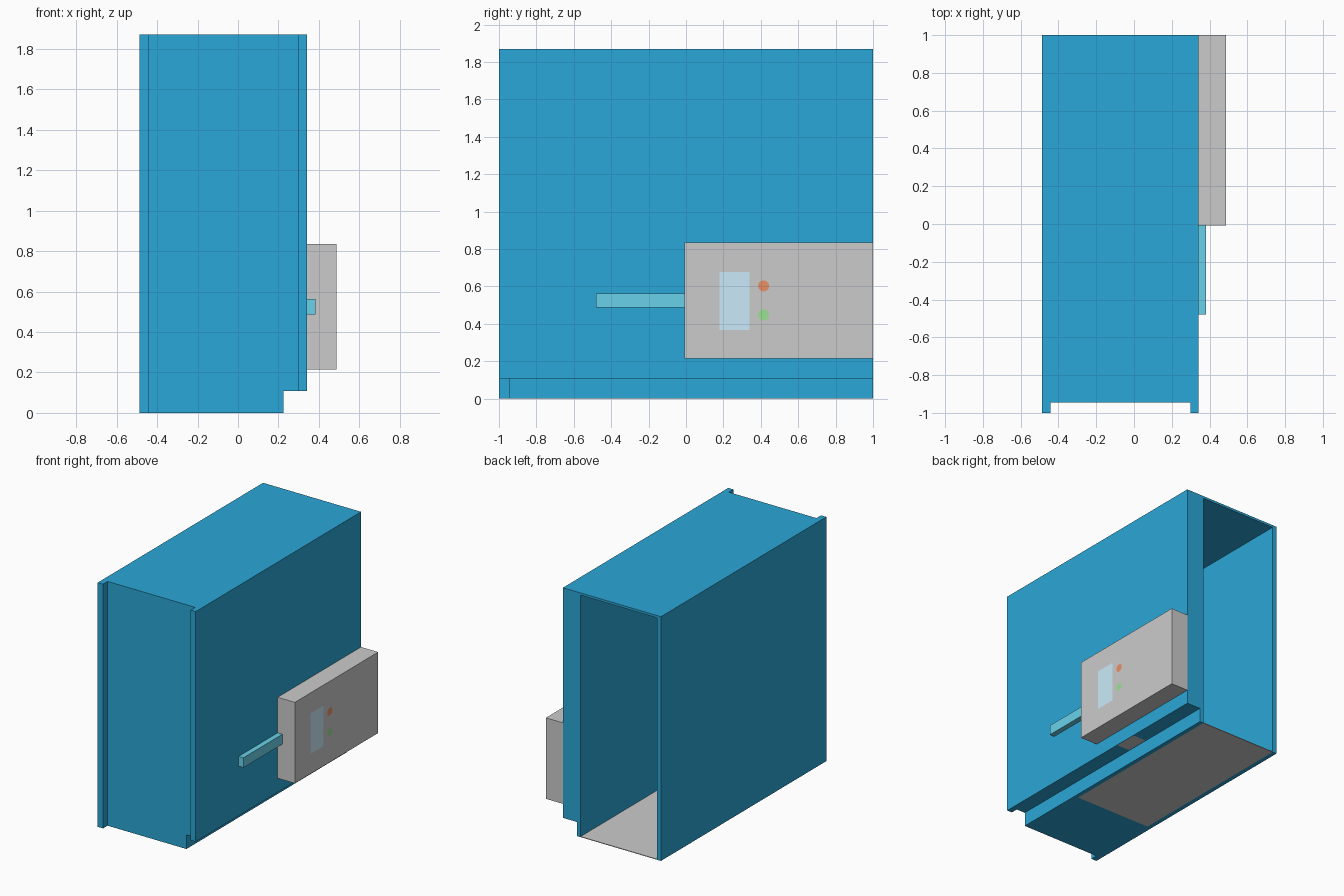
import bpy
import math

if "Cube" in bpy.data.objects:
    bpy.data.objects.remove(bpy.data.objects["Cube"])


def material(name, rgb):
    mat = bpy.data.materials.new(name)
    mat.diffuse_color = (*rgb, 1)
    mat.use_nodes = True
    mat.node_tree.nodes["Principled BSDF"].inputs["Base Color"].default_value = mat.diffuse_color
    return mat


def finish(obj, name, mat):
    obj.name = name
    bpy.ops.object.transform_apply(location=True, rotation=True, scale=True)
    if mat:
        obj.data.materials.append(mat)
    return obj


def box(name, x, y, z, mat=None):
    """Box given by its (min, max) range on each axis."""
    bpy.ops.mesh.primitive_cube_add(size=1)
    obj = bpy.context.object
    obj.location = [(a + b) / 2 for a, b in (x, y, z)]
    obj.scale = [b - a for a, b in (x, y, z)]
    return finish(obj, name, mat)


def cut(target, x, y, z):
    """Subtract a box from the target."""
    cutter = box("cutter", x, y, z, target.data.materials[0])
    cutter.hide_render = True
    mod = target.modifiers.new("cut", 'BOOLEAN')
    mod.operation = 'DIFFERENCE'
    mod.solver = 'EXACT'
    mod.object = cutter
    bpy.context.view_layer.objects.active = target
    bpy.ops.object.modifier_apply(modifier=mod.name)
    bpy.data.objects.remove(cutter)


def button(name, y, z, mat):
    """Flat disc on the control panel, facing +x."""
    bpy.ops.mesh.primitive_circle_add(
        vertices=12, radius=0.03, fill_type='NGON',
        location=(PANEL_X, y, z), rotation=(0, math.pi / 2, 0))
    finish(bpy.context.object, name, mat)


PANEL_X = 0.4875

blue = material("cabinet_blue", (0.024, 0.385, 0.68))
cyan = material("handle_cyan", (0.14, 0.64, 0.82))
pale = material("screen_pale_blue", (0.59, 0.83, 0.95))
orange = material("button_orange", (0.83, 0.28, 0.13))
green = material("button_green", (0.33, 0.76, 0.30))

# Cabinet: front recess, stepped lower right edge, cavity open at the back
cabinet = box("cabinet", (-0.488, 0.342), (-1, 1), (0, 1.87), blue)
cut(cabinet, (-0.443, 0.299), (-1.1, -0.945), (-0.1, 2))
cut(cabinet, (0.225, 0.5), (-1.1, 1.1), (-0.1, 0.108))
cut(cabinet, (-0.453, 0.192), (-0.39, 1.1), (-0.1, 1.852))

# Grey floor of the cavity and small flush plate under the step
box("cavity_floor", (-0.453, 0.192), (-0.39, 1), (0, 0.005))
bpy.ops.mesh.primitive_plane_add(size=1, location=(0.284, 0.31, 0.1075),
                                 rotation=(math.pi, 0, 0))
bpy.context.object.scale = (0.11, 0.18, 1)
finish(bpy.context.object, "step_plate", None)

# Control box with flat screen and two buttons
box("control_box", (0.342, 0.487), (-0.008, 1), (0.215, 0.835))
bpy.ops.mesh.primitive_plane_add(size=1, location=(PANEL_X, 0.26, 0.523),
                                 rotation=(0, math.pi / 2, 0))
bpy.context.object.scale = (0.31, 0.16, 1)
finish(bpy.context.object, "screen", pale)
button("upper_button", 0.415, 0.603, orange)
button("lower_button", 0.415, 0.448, green)

# Side handle
box("side_handle", (0.342, 0.382), (-0.48, -0.008), (0.487, 0.563), cyan)
